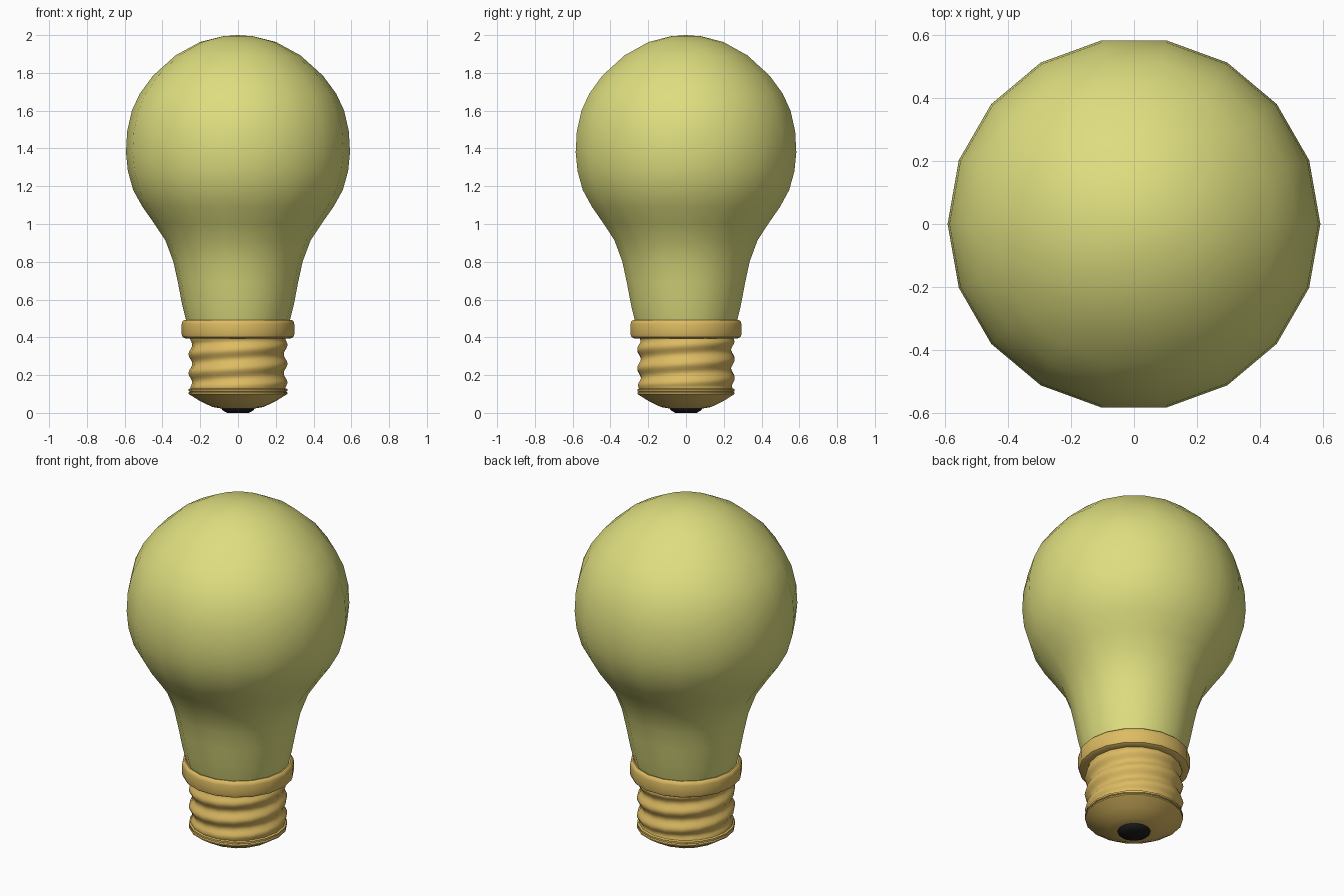
import bpy, bmesh, math

if "Cube" in bpy.data.objects:
    bpy.data.objects.remove(bpy.data.objects["Cube"])

SIDES = 18


def material(name, rgb):
    m = bpy.data.materials.new(name)
    m.diffuse_color = (*rgb, 1)
    m.use_nodes = True
    m.node_tree.nodes["Principled BSDF"].inputs["Base Color"].default_value = m.diffuse_color
    return m


glass = material("pale_yellow_glass", (0.73, 0.73, 0.215))
brass = material("brass", (0.73, 0.50, 0.125))
black = material("black_contact", (0.012, 0.012, 0.012))


def lathe(name, rows, mat, angle=40, radius=None):
    """Revolve (r, z) rows; r = 0 makes a pole. radius(r, z, a) may modulate r."""
    bm = bmesh.new()
    rings = []
    for r, z in rows:
        if r == 0:
            rings.append([bm.verts.new((0, 0, z))] * SIDES)
            continue
        ring = []
        for i in range(SIDES):
            a = math.tau * i / SIDES
            q = radius(r, z, a) if radius else r
            ring.append(bm.verts.new((q * math.cos(a), q * math.sin(a), z)))
        rings.append(ring)
    for lo, hi in zip(rings, rings[1:]):
        for i in range(SIDES):
            j = (i + 1) % SIDES
            quad = list(dict.fromkeys((lo[i], lo[j], hi[j], hi[i])))
            bm.faces.new(quad)
    bmesh.ops.recalc_face_normals(bm, faces=bm.faces)
    me = bpy.data.meshes.new(name)
    bm.to_mesh(me)
    bm.free()
    me.materials.append(mat)
    ob = bpy.data.objects.new(name, me)
    bpy.context.collection.objects.link(ob)
    bpy.ops.object.select_all(action='DESELECT')
    ob.select_set(True)
    bpy.context.view_layer.objects.active = ob
    bpy.ops.object.shade_smooth_by_angle(angle=math.radians(angle))
    return ob


# Glass envelope, neck to crown
lathe("glass_bulb", [
    (0.255, 0.42), (0.275, 0.49), (0.295, 0.57), (0.318, 0.69), (0.342, 0.80),
    (0.385, 0.915), (0.445, 1.005), (0.505, 1.09), (0.555, 1.18), (0.583, 1.28),
    (0.593, 1.38), (0.587, 1.49), (0.562, 1.60), (0.52, 1.69), (0.45, 1.785),
    (0.33, 1.893), (0.20, 1.964), (0.08, 1.994), (0, 2.0)], glass, 60)

# Collar around the neck
lathe("collar", [
    (0.235, 0.397), (0.28, 0.395), (0.293, 0.402), (0.298, 0.416), (0.298, 0.47),
    (0.294, 0.485), (0.284, 0.492), (0.268, 0.488), (0.262, 0.45)], brass)


# Screw thread: a helical ripple that fades out at the ends
def thread(r, z, a):
    fade = max(0, min(1, (z - 0.125) / 0.03, (0.40 - z) / 0.02))
    wave = math.cos(math.tau * ((z - 0.36) / 0.1 - a / math.tau))
    return r + 0.010 * wave * fade


lathe("screw_thread",
      [(0.252, 0.125 + 0.0115 * k) for k in range(25)], brass, 60, thread)

# Lower rim and tapered end
lathe("base_cap", [
    (0.252, 0.13), (0.261, 0.125), (0.261, 0.115), (0.255, 0.112),
    (0.261, 0.107), (0.261, 0.10), (0.20, 0.062), (0.135, 0.031),
    (0.08, 0.022), (0, 0.022)], brass)

# Electrical contact at the bottom
lathe("contact_tip", [
    (0.088, 0.024), (0.082, 0.014), (0.058, 0.0), (0, 0.0)], black)
